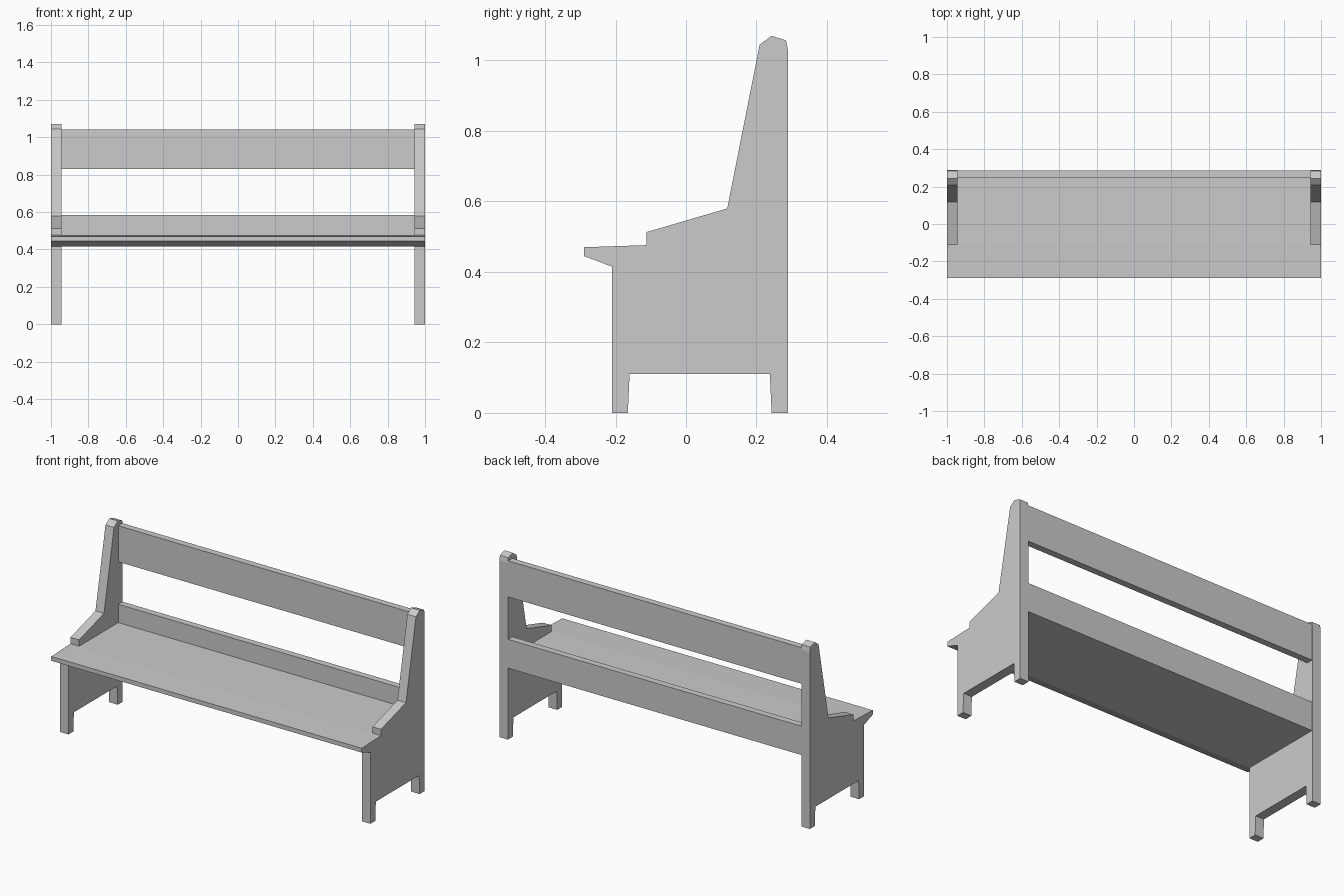
import bpy
import bmesh

cube = bpy.data.objects.get("Cube")
if cube:
    bpy.data.objects.remove(cube, do_unlink=True)

mat = bpy.data.materials.new("plain_grey")
mat.use_nodes = True
GREY = (0.6, 0.6, 0.6, 1)
mat.diffuse_color = GREY
mat.node_tree.nodes["Principled BSDF"].inputs["Base Color"].default_value = GREY

INNER = 0.945  # inner face of the end panels


def extrude_profile(name, profile, x0, x1):
    """Extrude a (y, z) outline along x."""
    bm = bmesh.new()
    face = bm.faces.new([bm.verts.new((x0, y, z)) for y, z in profile])
    ext = bmesh.ops.extrude_face_region(bm, geom=[face])
    moved = [v for v in ext["geom"] if isinstance(v, bmesh.types.BMVert)]
    bmesh.ops.translate(bm, verts=moved, vec=(x1 - x0, 0, 0))
    bmesh.ops.recalc_face_normals(bm, faces=bm.faces)
    mesh = bpy.data.meshes.new(name)
    bm.to_mesh(mesh)
    bm.free()
    mesh.materials.append(mat)
    obj = bpy.data.objects.new(name, mesh)
    bpy.context.collection.objects.link(obj)
    return obj


# End panels: feet, seat nose, sloping armrest and tall back post in one outline
panel = [
    (-0.21, 0), (-0.165, 0), (-0.16, 0.11), (0.238, 0.11), (0.243, 0),
    (0.289, 0), (0.289, 1.03), (0.284, 1.057), (0.243, 1.07), (0.209, 1.045),
    (0.117, 0.58), (-0.112, 0.513), (-0.112, 0.476), (-0.29, 0.47),
    (-0.29, 0.445), (-0.21, 0.415),
]
for side, sign in (("left", 1), ("right", -1)):
    extrude_profile(side + "_end_panel", panel, sign * INNER, sign)

# Seat board with an undercut front edge
seat = [(-0.29, 0.47), (-0.29, 0.445), (-0.21, 0.415), (0.25, 0.415),
        (0.25, 0.476), (-0.112, 0.476)]
extrude_profile("seat", seat, -INNER, INNER)

# Back boards
for name, low, high in (("lower_back_board", 0.415, 0.583),
                        ("upper_back_board", 0.83, 1.04)):
    board = [(0.248, low), (0.287, low), (0.287, high), (0.248, high)]
    extrude_profile(name, board, -INNER, INNER)
